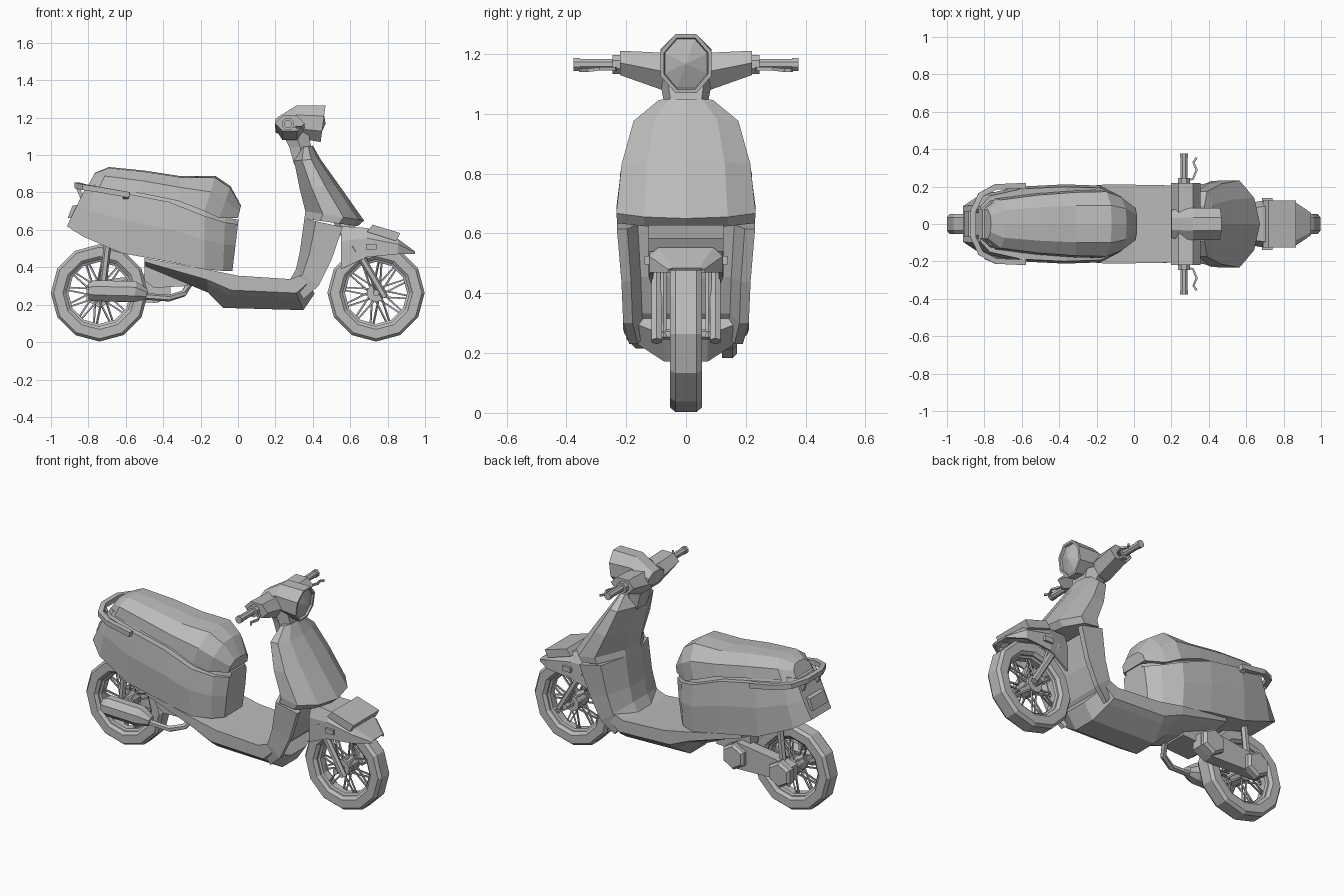
import bpy, bmesh
from math import sin, cos, pi, tau
from mathutils import Vector

if "Cube" in bpy.data.objects:
    bpy.data.objects.remove(bpy.data.objects["Cube"], do_unlink=True)

shade = (.5, .5, .5, 1)
grey = bpy.data.materials.new("plain_grey")
grey.use_nodes = True
grey.diffuse_color = shade
grey.node_tree.nodes["Principled BSDF"].inputs["Base Color"].default_value = shade


def finish(name, bm):
    bmesh.ops.recalc_face_normals(bm, faces=bm.faces)
    mesh = bpy.data.meshes.new(name)
    bm.to_mesh(mesh)
    bm.free()
    mesh.materials.append(grey)
    obj = bpy.data.objects.new(name, mesh)
    bpy.context.collection.objects.link(obj)
    return obj


def skin(bm, rings, closed=True, loop=False):
    """Bridge rings of points into a surface, capped when the rings are closed."""
    rows = [[bm.verts.new(point) for point in ring] for ring in rings]
    count = len(rows[0])
    following = rows[1:] + (rows[:1] if loop else [])
    for row, other in zip(rows, following):
        for i in range(count if closed else count - 1):
            j = (i + 1) % count
            bm.faces.new((row[i], row[j], other[j], other[i]))
    if closed and not loop:
        bm.faces.new(rows[0])
        bm.faces.new(rows[-1])


def loft(name, rings, **options):
    bm = bmesh.new()
    skin(bm, rings, **options)
    return finish(name, bm)


def hull(name, profile, stations, closed=True):
    """Symmetric body. Each station gives start x, z, end x, z and half width;
    the profile gives (blend from start to end, share of half width)."""
    rings = []
    for start_x, start_z, end_x, end_z, width in stations:
        start, end = Vector((start_x, 0, start_z)), Vector((end_x, 0, end_z))
        half = [start + (end - start) * blend + Vector((0, share * width, 0)) for blend, share in profile]
        rings.append(half + [Vector((p.x, -p.y, p.z)) for p in reversed(half) if p.y > 0])
    return loft(name, rings, closed=closed)


def add_rod(bm, points, radii, sides):
    points = [Vector(point) for point in points]
    last = len(points) - 1
    if not isinstance(radii, list):
        radii = [radii] * len(points)
    rings = []
    for i, (point, radius) in enumerate(zip(points, radii)):
        along = (points[min(i + 1, last)] - points[max(i - 1, 0)]).normalized()
        side = along.cross(Vector((0, 0, 1))).normalized()
        up = side.cross(along)
        angles = [tau * (k + .5) / sides for k in range(sides)]
        rings.append([point + radius * (side * cos(a) + up * sin(a)) for a in angles])
    skin(bm, rings)


def rod(name, points, radii, sides=6):
    bm = bmesh.new()
    add_rod(bm, points, radii, sides)
    return finish(name, bm)


def pair(name, points, radii, sides=6):
    """One rod on each side."""
    for label, sign in (("left", 1), ("right", -1)):
        rod(label + "_" + name, [(x, y * sign, z) for x, y, z in points], radii, sides)


def across(name, x, z, radius, width, sides=6):
    """Rod lying across the centre plane."""
    return rod(name, [(x, -width, z), (x, width, z)], radius, sides)


def slab(name, outline, near, far):
    """Side outline of (x, z) points given thickness along y."""
    return loft(name, [[(x, y, z) for x, z in outline] for y in (near, far)])


def spun(name, centre, half_profile, sides=12):
    """Ring around a wheel axle from one half of its (radius, y) profile."""
    profile = half_profile + [(r, -y) for r, y in reversed(half_profile)]
    angles = [tau * k / sides for k in range(sides)]
    return loft(name, [[(centre + r * sin(a), y, axle - r * cos(a)) for r, y in profile]
                       for a in angles], loop=True)


# Wheels: tyre, rim, hub and crossed spokes
axle = .263
wheel_centres = {"front": .738, "rear": -.741}
for label, centre in wheel_centres.items():
    spun(label + "_tyre", centre, [(.26, .035), (.245, .053), (.195, .053), (.178, .038)])
    spun(label + "_rim", centre, [(.182, .03), (.166, .022)])
    across(label + "_hub", centre, axle, .05, .05, sides=10)
    across(label + "_axle", centre, axle, .018, .115)
    bm = bmesh.new()
    for k in range(24):
        angle = tau * k / 24
        twist = .26 if k % 2 else -.26
        flange = .032 if k % 4 < 2 else -.032
        ends = []
        for radius, turn, y in ((.045, angle + twist, flange), (.17, angle - twist / 3, flange / 3)):
            ends.append((centre + radius * sin(turn), y, axle + radius * cos(turn)))
        add_rod(bm, ends, .006, sides=4)
    finish(label + "_spokes", bm)

# Leg shield: raised column inside, bowed face outside, ending in a lip over the wheel
hull("leg_shield", [(0, 0), (0, .33), (.3, 1), (.65, 1), (.9, .6), (1, 0)], [
    (.33, 1.04, .4, 1.05, .09), (.3, .97, .44, .98, .175), (.33, .82, .54, .84, .215),
    (.36, .7, .674, .65, .233), (.355, .66, .64, .62, .23)])

# Lower shield with a hollow front for the wheel
hull("wheel_well", [(0, 0), (0, .33), (.3, 1), (1, 1), (1, .85), (.65, .7), (.65, 0)], [
    (.355, .66, .56, .615, .231), (.33, .48, .5, .44, .216),
    (.31, .39, .43, .3, .21), (.28, .337, .35, .23, .19)])

# Floor running back under the seat
hull("floor", [(0, 0), (0, 1), (.45, 1), (.6, .85), (1, .35), (1, 0)], [
    (.34, .36, .41, .26, .205), (.28, .337, .35, .171, .205), (0, .355, -.08, .183, .21),
    (-.17, .39, -.16, .265, .21), (-.5, .45, -.5, .405, .18)])

# Rear body with a raised bed for the seat
hull("rear_body", [(-.1, 0), (-.1, .72), (0, .77), (0, .94), (.45, 1), (1, .95), (1, 0)], [
    (-.82, .815, -.915, .62, .1), (-.77, .82, -.83, .565, .16), (-.6, .795, -.62, .475, .2),
    (-.37, .75, -.37, .43, .212), (-.18, .675, -.18, .39, .205), (-.07, .64, -.08, .38, .15),
    (0, .63, -.03, .38, .09)])

# Seat
hull("seat", [(0, 0), (.05, .55), (.45, .95), (1, 1), (1, 0)], [
    (-.765, .905, -.8, .84, .08), (-.69, .936, -.74, .83, .135), (-.5, .917, -.52, .795, .163),
    (-.31, .888, -.32, .755, .178), (-.12, .888, -.18, .7, .182), (-.04, .834, -.1, .663, .15),
    (.016, .73, 0, .663, .09)])

# Grab rail, its struts and the tail lamp
rail = [(-.58, .205, .787), (-.74, .198, .815), (-.82, .155, .828), (-.86, .07, .838)]
rod("grab_rail", rail + [(x, -y, z) for x, y, z in reversed(rail)], .021, sides=4)
pair("rail_strut", [(-.86, .07, .835), (-.82, .07, .74)], .014, sides=4)
pair("rail_bracket", [(-.6, .205, .79), (-.6, .17, .77)], .02, sides=4)
slab("tail_lamp", [(-.84, .735), (-.885, .73), (-.91, .665), (-.88, .66)], -.07, .07)

# Front fender as an open arch, with the raised plate on top
fender = hull("front_fender", [(1, 1), (.35, 1), (0, .75), (0, 0)], [
    (.55, .62, .55, .39, .1), (.69, .61, .69, .455, .125),
    (.855, .552, .855, .47, .122), (.946, .485, .946, .47, .06)], closed=False)
thickness = fender.modifiers.new("thickness", "SOLIDIFY")
thickness.thickness = .012
slab("fender_plate", [(.69, .59), (.72, .628), (.867, .583), (.845, .54)], -.125, .125)
pair("fender_stud", [(.685, .125, .51), (.74, .125, .51)], .02, sides=4)

# Front fork and steering tube
pair("fork_leg", [(.62, .098, .52), (.785, .098, .24)], .02)
pair("fork_slider", [(.66, .075, .5), (.75, .075, .25)], .012)
rod("steering_tube", [(.6, 0, .57), (.53, 0, .7)], .05, sides=8)

# Neck between shield and handlebar cowl
hull("neck", [(0, 0), (0, .7), (.5, 1), (1, .7), (1, 0)], [
    (.3, .95, .38, .96, .07), (.275, 1.04, .39, 1.05, .075), (.235, 1.12, .375, 1.13, .09)])

# Handlebar cowl: six-sided wings, deeper in the middle
rings = []
for y, centre_z, height in ((-.22, 1.17, .047), (-.08, 1.142, .072), (.08, 1.142, .072), (.22, 1.17, .047)):
    angles = [tau * k / 6 for k in range(6)]
    rings.append([(.277 + .078 * cos(a), y, centre_z + height * sin(a)) for a in angles])
loft("handlebar_cowl", rings)

# Headlamp housing, bezel and shallow cone lens as octagons
rings = []
for x, centre_z, width, height in ((.2, 1.157, .075, .038), (.315, 1.178, .086, .088), (.455, 1.168, .086, .098),
                                   (.455, 1.168, .074, .086), (.443, 1.168, .071, .082), (.467, 1.168, .004, .004)):
    lean = height / 7 if x > .4 else 0
    reach = 1 / cos(pi / 8)
    angles = [tau * (k + .5) / 8 for k in range(8)]
    rings.append([(x + lean * sin(a), width * reach * cos(a), centre_z + height * sin(a) * reach) for a in angles])
loft("headlamp", rings)

# Grips, end caps, switch housings and levers
bar_x, bar_z = .267, 1.165
for part, inner, outer, radius in (("grip", .2, .36, .02), ("grip_cap", .355, .376, .023),
                                   ("switch_housing", .21, .245, .034)):
    pair(part, [(bar_x, inner, bar_z), (bar_x, outer, bar_z)], radius, sides=8)
pair("brake_lever", [(.28, .235, 1.15), (.315, .24, 1.15), (.335, .29, 1.15), (.318, .33, 1.145),
                     (.335, .355, 1.145)], .008, sides=4)

# Engine block, and drive case with round covers on the left
slab("engine_block", [(-.5, .33), (-.5, .43), (-.27, .4), (-.27, .3), (-.45, .29)], -.08, .09)
slab("drive_case", [(-.8, .22), (-.8, .31), (-.7, .335), (-.44, .37), (-.36, .33), (-.36, .25), (-.44, .21)],
     .065, .135)
for label, x, z in (("rear", wheel_centres["rear"], axle), ("front", -.43, .29)):
    rod(label + "_case_cover", [(x, .12, z), (x, .155, z), (x, .17, z)], [.08, .08, .065])

# Muffler and exhaust pipe on the right
rod("muffler", [(-.8, -.145, .275), (-.77, -.145, .275), (-.55, -.145, .27), (-.49, -.14, .255)],
    [.045, .06, .06, .03], sides=8)
rod("exhaust_pipe", [(-.5, -.14, .245), (-.37, -.13, .235), (-.29, -.1, .26), (-.26, -.05, .31)], .018)

# Rear shocks
pair("rear_shock", [(-.72, .09, .32), (-.695, .09, .54)], .02)
